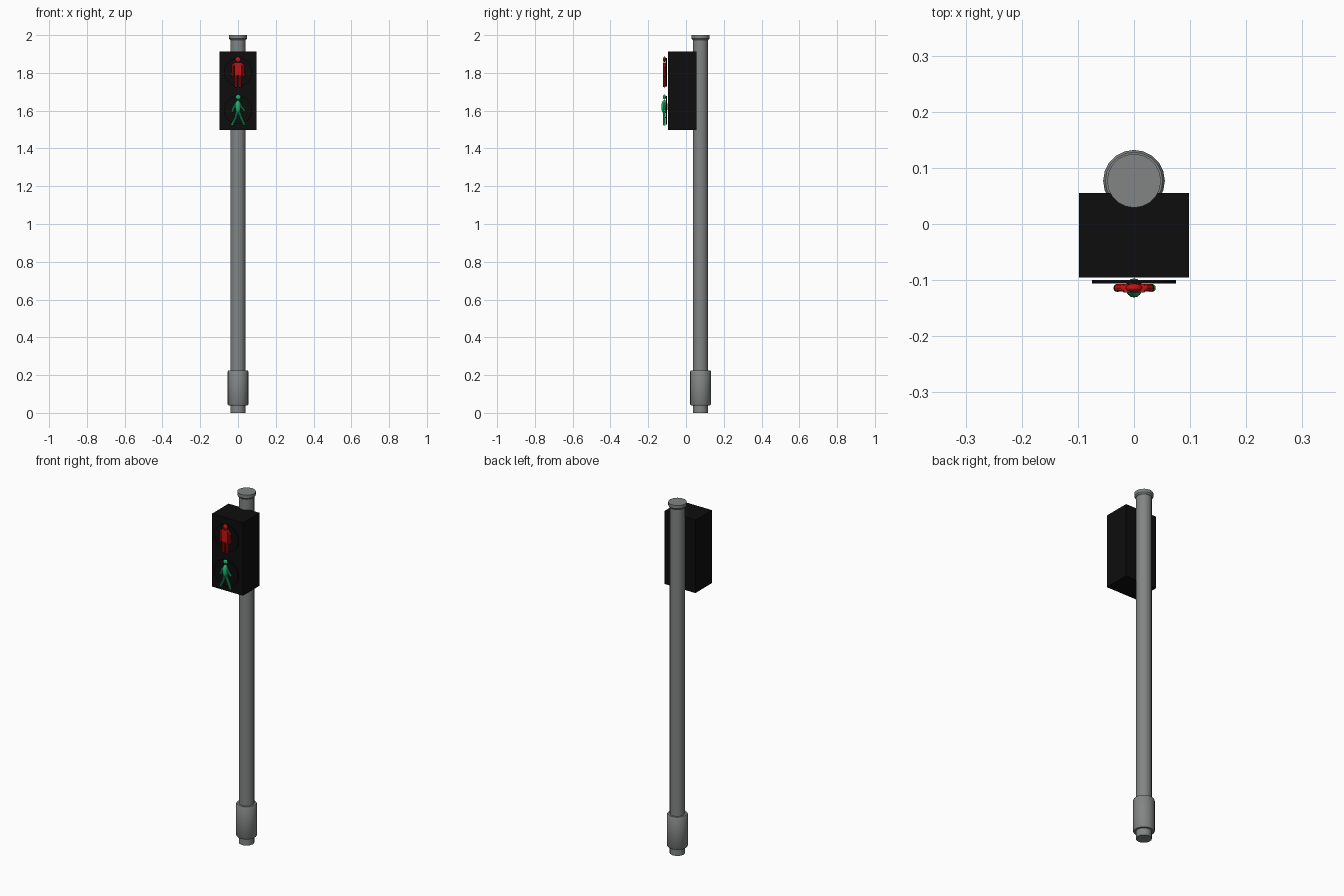
import bpy, bmesh, math
from mathutils import Matrix, Vector

old = bpy.data.objects.get("Cube")
if old:
    bpy.data.objects.remove(old, do_unlink=True)


def material(name, rgb):
    m = bpy.data.materials.new(name)
    m.use_nodes = True
    m.diffuse_color = (*rgb, 1)
    bsdf = m.node_tree.nodes["Principled BSDF"]
    bsdf.inputs["Base Color"].default_value = (*rgb, 1)
    bsdf.inputs["Roughness"].default_value = 0.7
    return m


GREY = material("pole grey", (0.22, 0.235, 0.23))
BLACK = material("housing black", (0.004, 0.004, 0.004))
RED = material("stop red", (0.56, 0.006, 0.006))
GREEN = material("walk green", (0.012, 0.45, 0.15))
POLE_Y = 0.077
FIGURE_Y = -0.114
parts = []


def finish(name, bm, mat):
    bmesh.ops.recalc_face_normals(bm, faces=bm.faces)
    mesh = bpy.data.meshes.new(name)
    bm.to_mesh(mesh)
    bm.free()
    mesh.materials.append(mat)
    ob = bpy.data.objects.new(name, mesh)
    bpy.context.collection.objects.link(ob)
    parts.append(ob)
    return ob


def lathe(name, profile, mat, sides=20):
    """Closed solid of revolution around the pole axis from (radius, z) points."""
    bm = bmesh.new()
    rings = []
    for r, z in profile:
        angles = [math.tau * i / sides for i in range(sides)]
        rings.append([bm.verts.new((r * math.cos(a), POLE_Y + r * math.sin(a), z)) for a in angles])
    for a, b in zip(rings, rings[1:]):
        for i in range(sides):
            j = (i + 1) % sides
            bm.faces.new((a[i], a[j], b[j], b[i]))
    bm.faces.new(rings[0])
    bm.faces.new(rings[-1])
    return finish(name, bm, mat)


def box(name, low, high, mat):
    low, high = Vector(low), Vector(high)
    bm = bmesh.new()
    bmesh.ops.create_cube(bm, size=1, matrix=Matrix.Translation((low + high) / 2)
                          @ Matrix.Diagonal((*(high - low), 1)))
    return finish(name, bm, mat)


def ball(name, x, z, size, mat):
    bm = bmesh.new()
    bmesh.ops.create_uvsphere(bm, u_segments=16, v_segments=10, radius=1,
                              matrix=Matrix.Translation((x, FIGURE_Y, z)) @ Matrix.Diagonal((*size, 1)))
    return finish(name, bm, mat)


def limb(name, points, radius, mat):
    """Round rod through (x, z) points, with ball joints."""
    bm = bmesh.new()
    pts = [Vector((x, FIGURE_Y, z)) for x, z in points]
    for p in pts:
        bmesh.ops.create_uvsphere(bm, u_segments=10, v_segments=6, radius=radius,
                                  matrix=Matrix.Translation(p))
    for a, b in zip(pts, pts[1:]):
        turn = (b - a).to_track_quat("Z", "Y").to_matrix().to_4x4()
        bmesh.ops.create_cone(bm, cap_ends=True, segments=10, radius1=radius, radius2=radius,
                              depth=(b - a).length, matrix=Matrix.Translation((a + b) / 2) @ turn)
    return finish(name, bm, mat)


# Pole with its base sleeve and cap
lathe("pole", [(0.04, 0), (0.04, 1.99)], GREY)
lathe("base_sleeve", [(0.051, 0.04), (0.055, 0.046), (0.055, 0.219), (0.051, 0.225)], GREY)
lathe("pole_cap", [(0.042, 1.974), (0.048, 1.982), (0.048, 2.0)], GREY)

# Signal housing and the two dark lens discs
box("signal_housing", (-0.098, -0.095, 1.497), (0.098, 0.055, 1.912), BLACK)
for name, z in (("stop_lens", 1.804), ("walk_lens", 1.603)):
    bm = bmesh.new()
    bmesh.ops.create_cone(bm, cap_ends=True, segments=24, radius1=0.075, radius2=0.075, depth=0.006,
                          matrix=Matrix.Translation((0, -0.103, z)) @ Matrix.Rotation(math.pi / 2, 4, "X"))
    finish(name, bm, BLACK)

# Standing figure
ball("stop_head", 0, 1.871, (0.015, 0.008, 0.015), RED)
box("stop_torso", (-0.019, -0.122, 1.785), (0.019, -0.107, 1.855), RED)
for side, s in (("left", 1), ("right", -1)):
    limb(f"stop_{side}_arm", [(s * 0.019, 1.847), (s * 0.028, 1.837), (s * 0.029, 1.786)], 0.007, RED)
    limb(f"stop_{side}_leg", [(s * 0.010, 1.795), (s * 0.011, 1.731)], 0.008, RED)

# Walking figure
ball("walk_head", 0.001, 1.672, (0.014, 0.008, 0.013), GREEN)
ball("walk_torso", 0, 1.620, (0.015, 0.017, 0.036), GREEN)
limb("walk_left_arm", [(0.006, 1.643), (0.020, 1.617), (0.033, 1.601)], 0.006, GREEN)
limb("walk_right_arm", [(-0.006, 1.643), (-0.022, 1.620), (-0.029, 1.598)], 0.006, GREEN)
limb("walk_left_leg", [(0.004, 1.596), (0.016, 1.565), (0.032, 1.527)], 0.007, GREEN)
limb("walk_right_leg", [(-0.004, 1.596), (-0.012, 1.562), (-0.030, 1.527)], 0.007, GREEN)

# Smooth the round parts, keep hard edges crisp
bpy.ops.object.select_all(action="DESELECT")
for ob in parts:
    ob.select_set(True)
bpy.context.view_layer.objects.active = parts[0]
bpy.ops.object.shade_smooth_by_angle(angle=math.radians(35))
